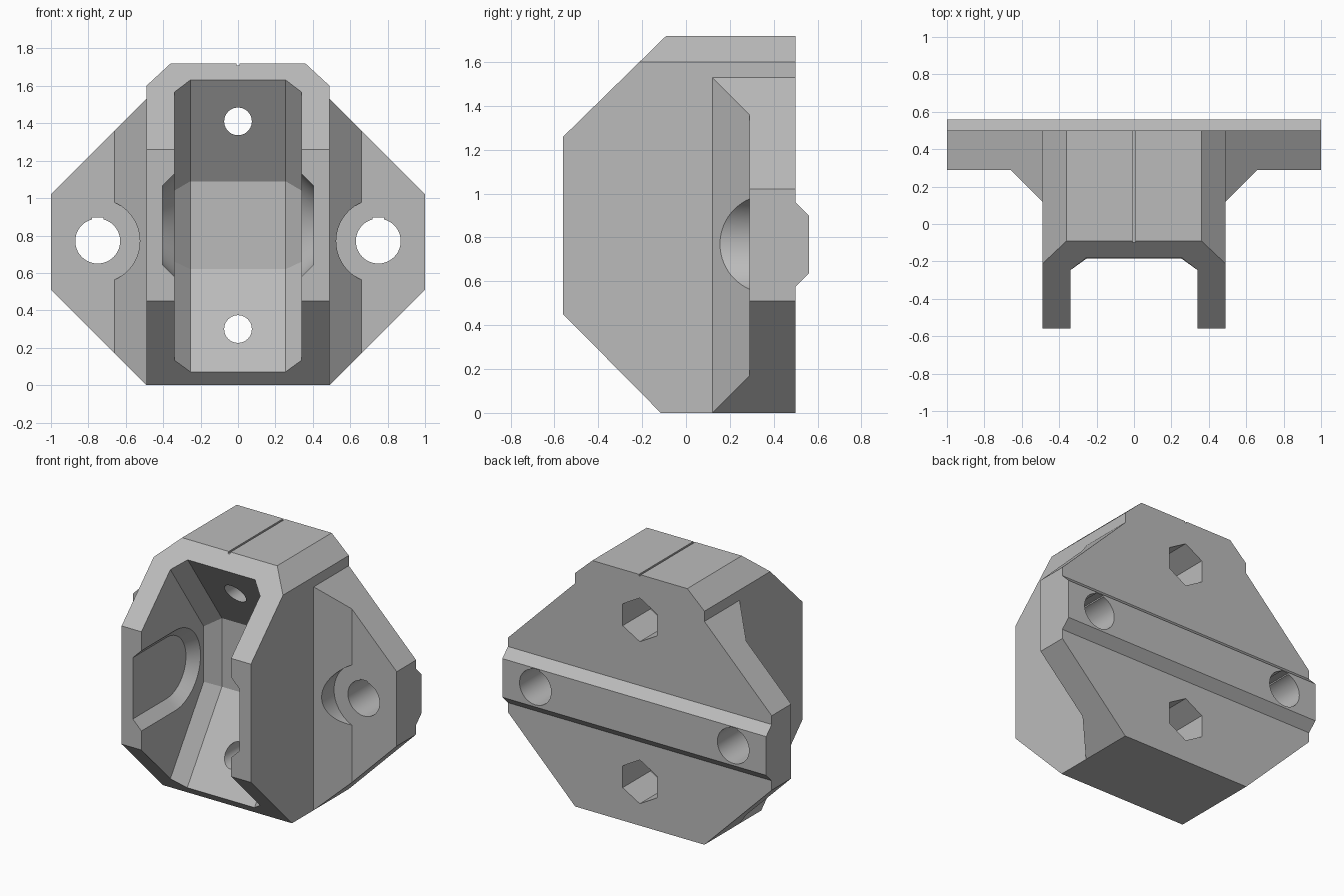
import bpy, bmesh, math
from mathutils import Vector

if "Cube" in bpy.data.objects:
    bpy.data.objects.remove(bpy.data.objects["Cube"])

grey = bpy.data.materials.new("plain_grey")
grey.use_nodes = True
colour = (0.5, 0.5, 0.5, 1)
grey.diffuse_color = colour
grey.node_tree.nodes["Principled BSDF"].inputs["Base Color"].default_value = colour


def hull(name, points):
    """Convex solid around the given points."""
    bm = bmesh.new()
    for p in points:
        bm.verts.new(p)
    res = bmesh.ops.convex_hull(bm, input=bm.verts)
    loose = {g for g in res["geom_interior"] + res["geom_unused"]
             if isinstance(g, bmesh.types.BMVert)}
    bmesh.ops.delete(bm, geom=list(loose), context='VERTS')
    bmesh.ops.dissolve_limit(bm, angle_limit=0.005, verts=bm.verts, edges=bm.edges)
    bmesh.ops.recalc_face_normals(bm, faces=bm.faces)
    mesh = bpy.data.meshes.new(name)
    bm.to_mesh(mesh)
    bm.free()
    mesh.materials.append(grey)
    obj = bpy.data.objects.new(name, mesh)
    bpy.context.collection.objects.link(obj)
    return obj


def prism(name, axis, outline, lo, hi):
    """Extrude a convex outline (remaining axes in xyz order) along an axis."""
    points = []
    for depth in (lo, hi):
        for pair in outline:
            p = list(pair)
            p.insert("xyz".index(axis), depth)
            points.append(p)
    return hull(name, points)


def ring(x, z, r, sides, start=0.0):
    return [(x + r * math.cos(start + math.tau * i / sides),
             z + r * math.sin(start + math.tau * i / sides)) for i in range(sides)]


def box(x, z, w, h):
    return [(x - w, z - h), (x + w, z - h), (x + w, z + h), (x - w, z + h)]


def combine(target, tool, operation='DIFFERENCE'):
    mod = target.modifiers.new(operation.lower(), 'BOOLEAN')
    mod.operation, mod.object, mod.solver = operation, tool, 'EXACT'
    bpy.context.view_layer.objects.active = target
    bpy.ops.object.modifier_apply(modifier=mod.name)
    bpy.data.objects.remove(tool)


# Central housing: side profile trimmed by chamfered top corners
bracket = prism("mounting_bracket", 'x',
                [(-.56, .45), (-.115, 0), (.5, 0), (.5, 1.72), (-.09, 1.72), (-.56, 1.26)],
                -.49, .49)
combine(bracket, prism("corner_trim", 'y',
        [(-.49, -.2), (.49, -.2), (.49, 1.6), (.36, 1.72), (-.36, 1.72), (-.49, 1.6)],
        -1, 1), 'INTERSECT')

# Eight-sided flange with sloping gussets beside the housing
outline = [(s * x, z) for s in (-1, 1)
           for x, z in ((.49, 0), (1, .51), (1, 1.02), (.49, 1.53))]
flange = prism("flange", 'y', outline, .29, .5)
gusset = prism("gusset", 'z', [(-.66, .29), (-.49, .12), (.49, .12), (.66, .29),
                               (.66, .4), (-.66, .4)], -.2, 2)
combine(gusset, prism("gusset_trim", 'y', outline, -1, 1), 'INTERSECT')
combine(flange, gusset, 'UNION')

# Bolt head clearances in the gussets
for s in (-1, 1):
    combine(flange, prism("bolt_head_recess", 'y', ring(s * .75, .77, .225, 64), -.3, .29))
    combine(flange, prism("recess_relief", 'y', box(s * .75, .9, .06, .1), -.3, .29))
combine(bracket, flange, 'UNION')

# Locating rib across the back
combine(bracket, prism("back_rib", 'x',
        [(.4, .575), (.5, .575), (.56, .635), (.56, .9), (.5, .96), (.4, .96)],
        -1, 1), 'UNION')

# Tapered front cavity with bevelled corners
slope, front = 1.46, -.7
cavity = []
for x, back, low, high in ((.255, .19, .62, 1.09), (.34, .114, .66, 1.04)):
    rise = (back - front) * slope
    for s in (-1, 1):
        cavity += [(s * x, back, low), (s * x, back, high),
                   (s * x, front, low - rise), (s * x, front, high + rise)]
combine(bracket, hull("cavity_cutter", cavity))

# Round-ended pockets with sloping edges in both inner walls
for s in (-1, 1):
    pocket = []
    for x, r in ((.3, .275), (.34, .275), (.405, .21)):
        pocket += [(s * x, -.195 + r * math.cos(a), .855 + r * math.sin(a))
                   for a in (math.pi * (i / 32 - .5) for i in range(33))]
        pocket += [(s * x, -.8, .855 - r), (s * x, -.8, .855 + r)]
    combine(bracket, hull("side_pocket_cutter", pocket))

# Bolt holes through the flange
for s in (-1, 1):
    combine(bracket, prism("bolt_hole", 'y', ring(s * .75, .77, .12, 48), -.3, 1))
    combine(bracket, prism("bolt_relief", 'y', box(s * .75, .85, .03, .045), -.3, 1))

# Screw holes through the sloping walls, with hexagonal nut pockets behind
for z in (.3, 1.41):
    combine(bracket, prism("screw_hole", 'y', ring(0, z, .074, 40), -.4, 1))
    combine(bracket, prism("nut_pocket", 'y', ring(0, z, .15, 6, math.pi / 6), .2, 1))

# Centre mark along the top
combine(bracket, prism("centre_groove", 'y', box(0, 1.72, .007, .01), -1, 1))

bpy.ops.object.select_all(action='DESELECT')
bracket.select_set(True)
bpy.context.view_layer.objects.active = bracket
bpy.ops.object.shade_smooth_by_angle(angle=math.radians(20))
